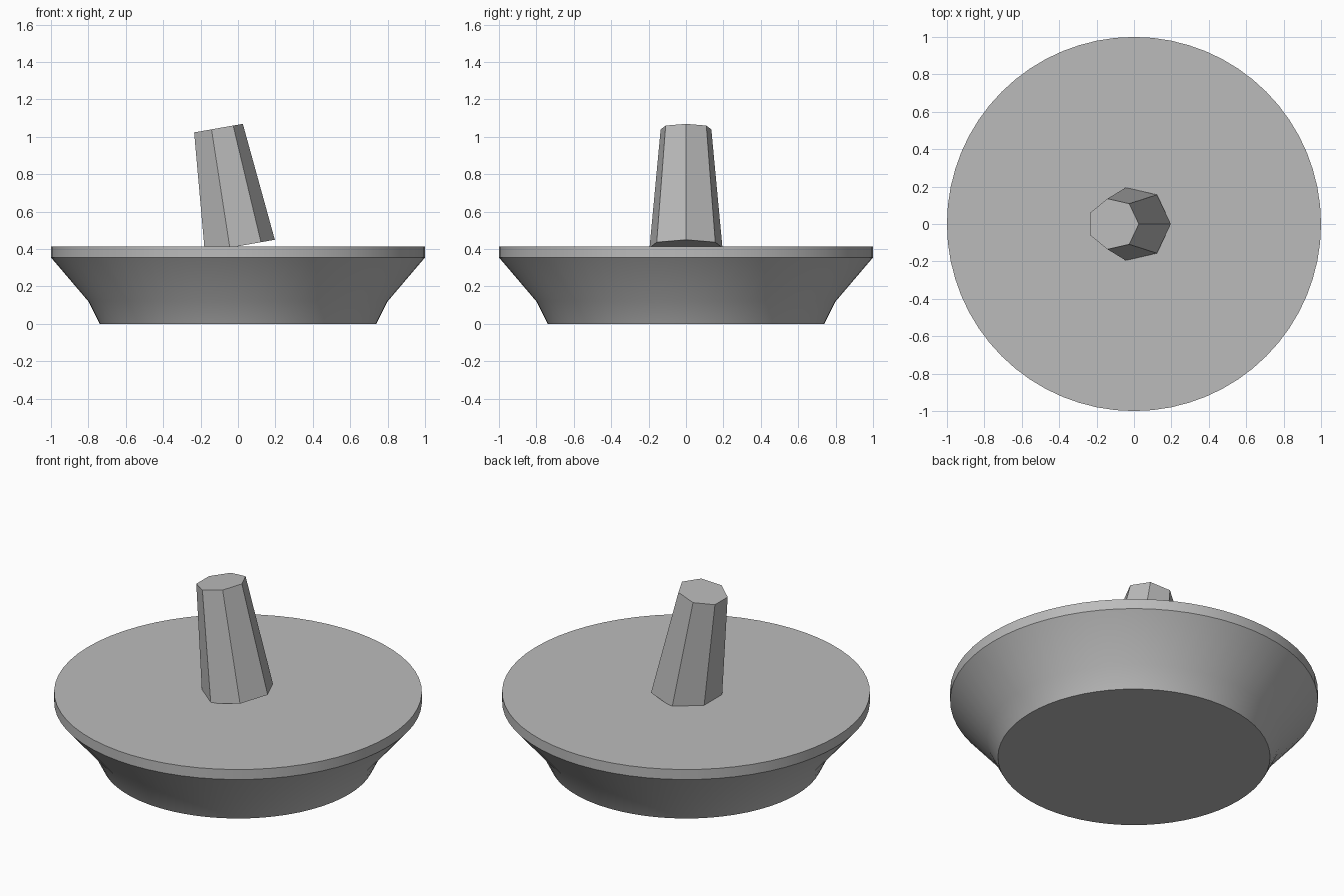
import bpy
import bmesh
import math
from mathutils import Matrix

old = bpy.data.objects.get("Cube")
if old:
    bpy.data.objects.remove(old, do_unlink=True)

grey = bpy.data.materials.new("plain grey")
grey.use_nodes = True
colour = (0.5, 0.5, 0.5, 1)
grey.diffuse_color = colour
grey.node_tree.nodes["Principled BSDF"].inputs["Base Color"].default_value = colour


def add_object(name, bm):
    mesh = bpy.data.meshes.new(name)
    bmesh.ops.recalc_face_normals(bm, faces=bm.faces)
    bm.to_mesh(mesh)
    bm.free()
    mesh.materials.append(grey)
    obj = bpy.data.objects.new(name, mesh)
    bpy.context.collection.objects.link(obj)
    return obj


def lathe(name, profile, sides):
    """Solid of revolution from (radius, height) points, capped at both ends."""
    bm = bmesh.new()
    rings = []
    for radius, z in profile:
        angles = [math.tau * i / sides for i in range(sides)]
        rings.append([bm.verts.new((radius * math.cos(a), radius * math.sin(a), z))
                      for a in angles])
    for low, high in zip(rings, rings[1:]):
        for i in range(sides):
            j = (i + 1) % sides
            bm.faces.new((low[i], low[j], high[j], high[i]))
    bm.faces.new(rings[0])
    bm.faces.new(rings[-1])
    return add_object(name, bm)


# Round dish with a flared underside and a thin upright rim
dish = lathe("dish", [(0.74, 0), (0.80, 0.12), (1, 0.355), (1, 0.415)], 64)
bpy.context.view_layer.objects.active = dish
dish.select_set(True)
bpy.ops.object.shade_smooth_by_angle(angle=math.radians(30))
dish.select_set(False)

# Seven-sided tapered peg leaning to one side
peg = lathe("peg", [(0.2, 0), (0.139, 0.64)], 7)
peg.data.transform(Matrix.Translation((0, 0, 0.415))
                   @ Matrix.Rotation(math.radians(-10), 4, "Y"))
